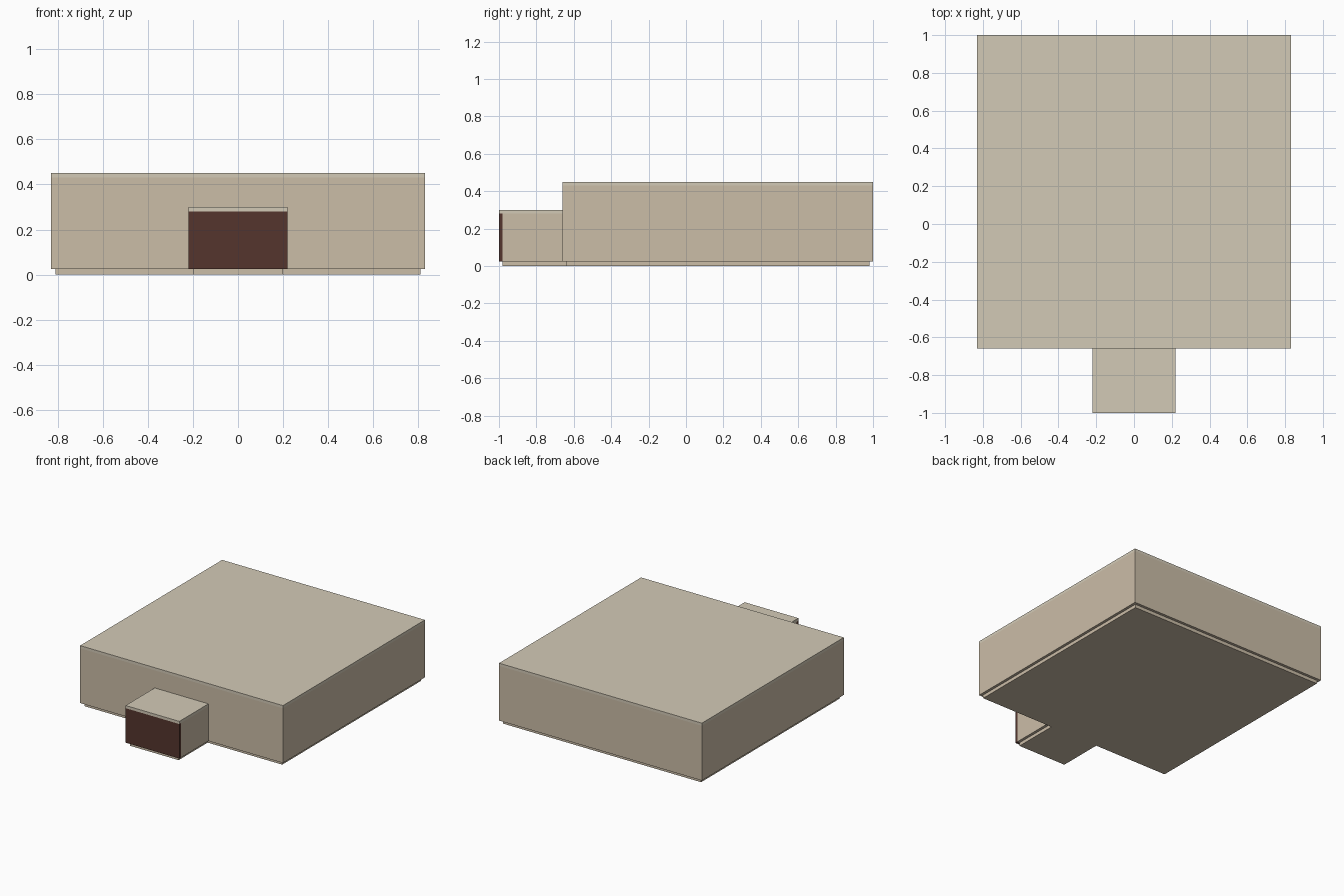
import bpy
import bmesh

if "Cube" in bpy.data.objects:
    bpy.data.objects.remove(bpy.data.objects["Cube"])


def material(name, rgb):
    mat = bpy.data.materials.new(name)
    mat.diffuse_color = (*rgb, 1)
    mat.use_nodes = True
    mat.node_tree.nodes["Principled BSDF"].inputs["Base Color"].default_value = mat.diffuse_color
    return mat


wall_mat = material("wall_tan", (0.60, 0.51, 0.39))
roof_mat = material("roof_cream", (0.65, 0.59, 0.47))
door_mat = material("door_brown", (0.09, 0.036, 0.027))


def box(name, half_width, y0, y1, z0, z1, mat):
    """Box centred on x = 0."""
    bm = bmesh.new()
    bmesh.ops.create_cube(bm, size=1)
    for v in bm.verts:
        v.co = (half_width if v.co.x > 0 else -half_width,
                y1 if v.co.y > 0 else y0,
                z1 if v.co.z > 0 else z0)
    mesh = bpy.data.meshes.new(name)
    bm.to_mesh(mesh)
    bm.free()
    mesh.materials.append(mat)
    obj = bpy.data.objects.new(name, mesh)
    bpy.context.collection.objects.link(obj)
    return obj


# Each block: recessed plinth, walls, thin roof slab
PLINTH, ROOF, INSET = 0.025, 0.02, 0.02


def block(name, half_width, y0, y1, wall_front, height):
    box(name + "_plinth", half_width - INSET, y0 + INSET,
        y1 - INSET if y1 > 0 else y1 + INSET, 0, PLINTH, wall_mat)
    box(name + "_walls", half_width, wall_front, y1,
        PLINTH, height - ROOF, wall_mat)
    box(name + "_roof", half_width, y0, y1, height - ROOF, height, roof_mat)


block("main_hall", 0.83, -0.66, 1.0, -0.66, 0.45)
block("entrance", 0.22, -1.0, -0.66, -0.98, 0.30)

# Dark door panel across the entrance front
box("entrance_door", 0.22, -1.0, -0.98, PLINTH, 0.28, door_mat)
